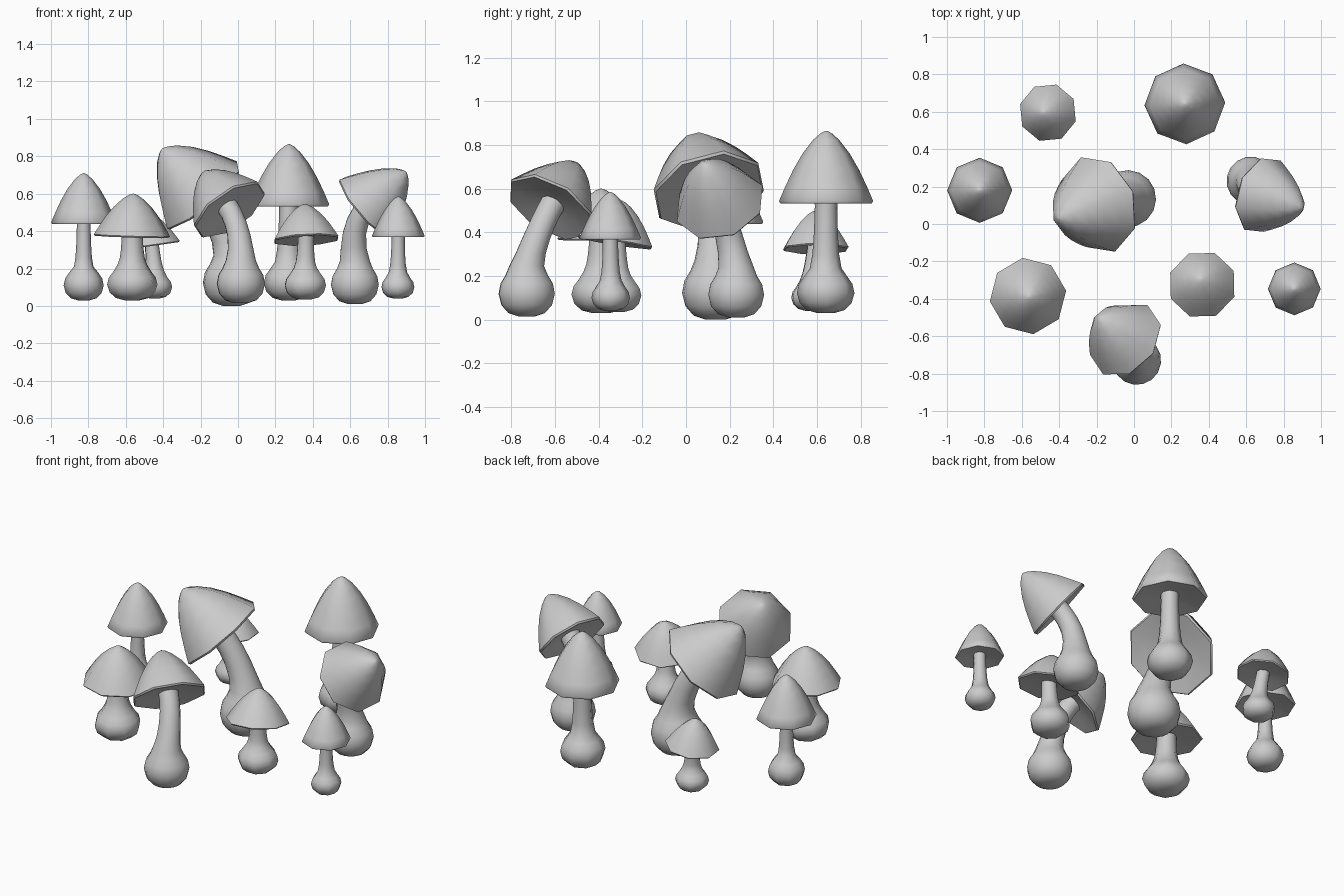
import bpy, bmesh
from math import sin, cos, tau, radians
from mathutils import Vector

if "Cube" in bpy.data.objects:
    bpy.data.objects.remove(bpy.data.objects["Cube"])

Z = Vector((0, 0, 1))


def skin(name, rings):
    """Bridge a list of closed rings and cap both ends."""
    bm = bmesh.new()
    loops = [[bm.verts.new(p) for p in ring] for ring in rings]
    n = len(loops[0])
    for a, b in zip(loops, loops[1:]):
        for i in range(n):
            j = (i + 1) % n
            bm.faces.new((a[i], a[j], b[j], b[i]))
    bm.faces.new(loops[0][::-1])
    bm.faces.new(loops[-1])
    bmesh.ops.recalc_face_normals(bm, faces=bm.faces)
    me = bpy.data.meshes.new(name)
    bm.to_mesh(me)
    bm.free()
    ob = bpy.data.objects.new(name, me)
    bpy.context.collection.objects.link(ob)
    bpy.ops.object.select_all(action='DESELECT')
    bpy.context.view_layer.objects.active = ob
    ob.select_set(True)
    bpy.ops.object.shade_smooth_by_angle(angle=radians(52))
    return ob


def ring(centre, axis, r, n, phase=0.0):
    q = Z.rotation_difference(axis)
    return [centre + q @ Vector((r * cos(phase + tau * i / n), r * sin(phase + tau * i / n), 0))
            for i in range(n)]


# radius and height fractions: underside, rim, bell, tip
CAP = [(.2, .07), (.55, .03), (.97, -.025), (1, .01), (.87, .21), (.7, .45),
       (.5, .68), (.28, .87), (.12, .965), (.02, 1)]
# radius and height fractions of the swollen foot
BULB = [(.3, 0), (.65, .07), (.9, .24), (1, .48), (.93, .7), (.75, .88)]


def mushroom(name, base, bulb_r, z0, z1, stem_r, rim, cap_r, apex, phase, sides):
    rim, apex = Vector(rim), Vector(apex)
    axis = (apex - rim).normalized()
    h = (apex - rim).length
    ph = radians(phase)
    foot = Vector((*base, 0))
    # bulb and stem in one sweep
    rings = [ring(foot + Z * (z0 + (z1 - z0) * t), Z, bulb_r * r, sides, ph) for r, t in BULB]
    p0 = foot + Z * (z1 + .015)
    p2 = rim + axis * h * .15
    if sides > 8:
        p1 = p2 - axis * (p2 - p0).length * .5
    else:
        p1 = (p0 + p2) / 2
    for t, k in ((0, 1.3), (.18, 1.1), (.4, 1), (.6, .95), (.8, .92), (1, .95)):
        p = p0 * (1 - t) ** 2 + p1 * 2 * t * (1 - t) + p2 * t * t
        d = (p1 - p0) * (1 - t) + (p2 - p1) * t
        d = (d.normalized() * t + Z * (1 - t)).normalized()
        rings.append(ring(p, d, stem_r * k, sides, ph))
    skin(name + "_stem", rings)
    # cap
    skin(name + "_cap", [ring(rim + axis * h * t, axis, cap_r * r, 8, ph) for r, t in CAP])


# upright mushrooms
mushroom("left_mushroom", (-.825, .18), .107, .03, .195, .04,
         (-.825, .18, .445), .174, (-.825, .18, .71), 0, 8)
mushroom("back_left_mushroom", (-.445, .575), .097, .04, .165, .043,
         (-.46, .595, .325), .157, (-.485, .595, .5), 28, 8)
mushroom("back_mushroom", (.27, .64), .132, .03, .22, .056,
         (.272, .642, .54), .216, (.272, .642, .865), 2, 8)
mushroom("front_right_mushroom", (.36, -.315), .118, .035, .19, .05,
         (.365, -.325, .355), .184, (.355, -.295, .545), 24, 8)
mushroom("front_left_mushroom", (-.565, -.39), .136, .03, .205, .062,
         (-.567, -.385, .375), .206, (-.56, -.39, .6), 8, 8)
mushroom("right_mushroom", (.855, -.345), .088, .04, .165, .038,
         (.857, -.347, .373), .141, (.857, -.347, .585), 0, 8)
# leaning mushrooms
mushroom("centre_leaning_mushroom", (-.035, .135), .153, 0, .255, .074,
         (-.19, .105, .59), .268, (-.405, .03, .84), 20, 16)
mushroom("right_leaning_mushroom", (.625, .23), .13, .01, .225, .063,
         (.685, .155, .53), .213, (.9, .085, .715), 12, 16)
mushroom("front_leaning_mushroom", (.015, -.73), .13, .015, .23, .062,
         (-.045, -.62, .515), .222, (-.185, -.5, .715), 15, 16)
